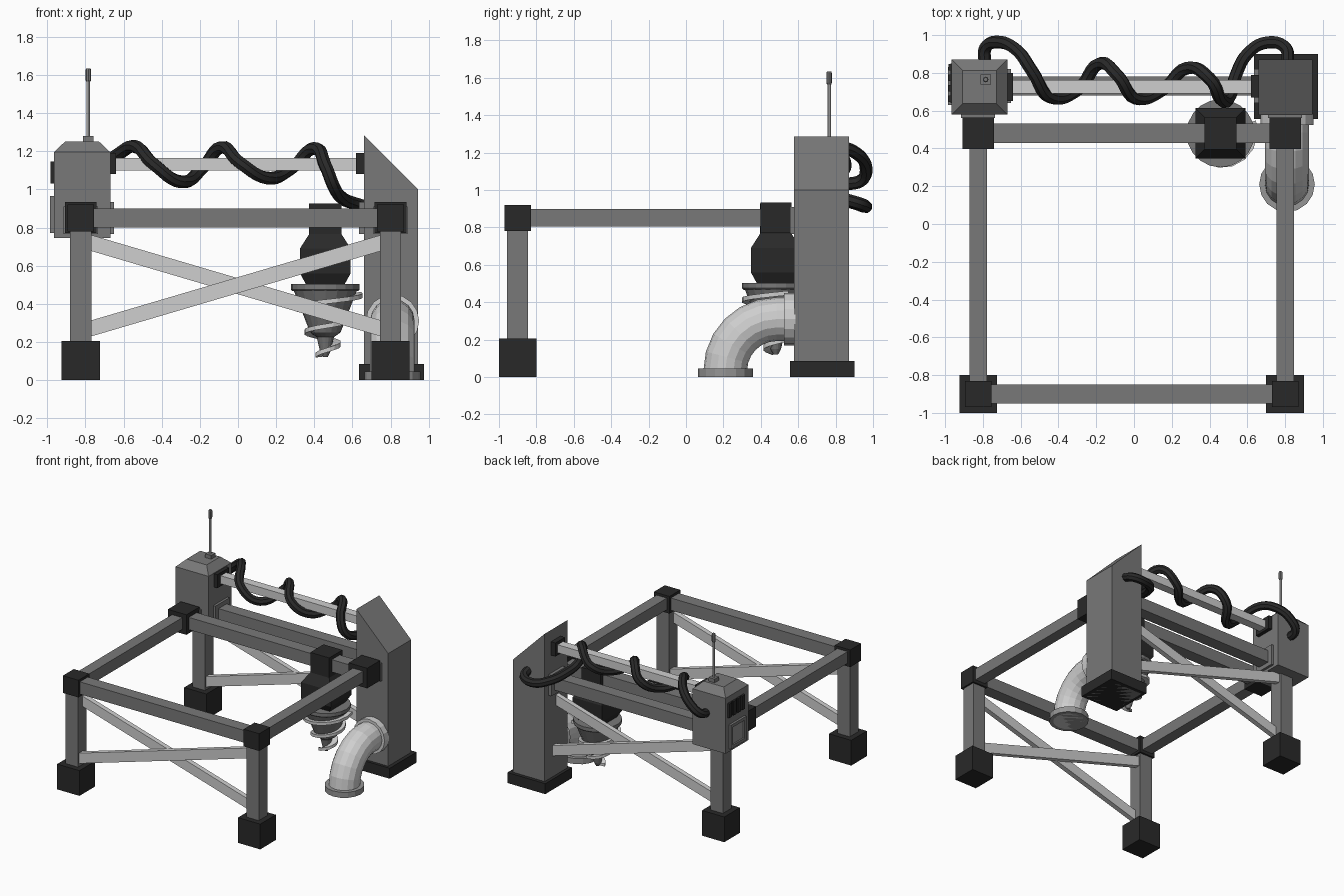
import bpy, bmesh, math
from mathutils import Vector

cube = bpy.data.objects.get("Cube")
if cube:
    bpy.data.objects.remove(cube, do_unlink=True)


def material(name, rgb):
    m = bpy.data.materials.new(name)
    m.use_nodes = True
    m.diffuse_color = (*rgb, 1)
    m.node_tree.nodes["Principled BSDF"].inputs["Base Color"].default_value = (*rgb, 1)
    return m


GREY = material("steel grey", (0.19, 0.19, 0.19))
BLACK = material("rubber black", (0.022, 0.022, 0.022))
LIGHT = material("light metal", (0.62, 0.62, 0.62))
MID = material("mid grey", (0.30, 0.30, 0.30))


def finish(name, bm, mat):
    bmesh.ops.recalc_face_normals(bm, faces=bm.faces)
    me = bpy.data.meshes.new(name)
    bm.to_mesh(me)
    bm.free()
    ob = bpy.data.objects.new(name, me)
    bpy.context.collection.objects.link(ob)
    me.materials.append(mat)
    return ob


def loft(name, rings, mat, closed=False):
    """Skin a list of equal-length point rings, capping the ends."""
    bm = bmesh.new()
    vs = [[bm.verts.new(p) for p in r] for r in rings]
    n = len(vs[0])
    for a, b in zip(vs, vs[1:]):
        for i in range(n):
            j = (i + 1) % n
            bm.faces.new((a[i], a[j], b[j], b[i]))
    bm.faces.new(vs[0])
    bm.faces.new(vs[-1])
    return finish(name, bm, mat)


def rect(cx, cy, z, hx, hy):
    return [(cx + sx * hx, cy + sy * hy, z) for sx, sy in ((-1, -1), (1, -1), (1, 1), (-1, 1))]


def box(name, x0, x1, y0, y1, z0, z1, mat):
    c, d = ((x0 + x1) / 2, (y0 + y1) / 2), ((x1 - x0) / 2, (y1 - y0) / 2)
    return loft(name, [rect(*c, z0, *d), rect(*c, z1, *d)], mat)


def lathe(name, cx, cy, profile, mat, n=16):
    """Revolve (radius, z) pairs around a vertical axis."""
    return loft(name, [[(cx + r * math.cos(2 * math.pi * i / n),
                         cy + r * math.sin(2 * math.pi * i / n), z) for i in range(n)]
                       for r, z in profile], mat)


def brace(name, xa, za, xb, zb, y, mat):
    """Flat diagonal bar in the xz plane with vertical ends."""
    h, t = 0.042, 0.02
    loft(name, [[(x, y - t, z - h), (x, y + t, z - h), (x, y + t, z + h), (x, y - t, z + h)]
                for x, z in ((xa, za), (xb, zb))], mat)


XL, XR, YF, YM, YB = -0.825, 0.80, -0.90, 0.48, 0.73

# Legs and feet
for name, x, y in (("front_left", XR, YF), ("front_right", XL, YF), ("back_right", XL, YB)):
    box(name + "_leg", x - 0.056, x + 0.056, y - 0.056, y + 0.056, 0.2, 0.82, GREY)
    box(name + "_foot", x - 0.1, x + 0.1, y - 0.1, y + 0.1, 0, 0.205, BLACK)

# Corner blocks
for side, x in (("left", XR), ("right", XL)):
    box("front_corner_" + side, x - 0.07, x + 0.07, YF - 0.07, YF + 0.07, 0.78, 0.92, BLACK)
    box("rear_corner_" + side, x - 0.083, x + 0.083, YM - 0.083, YM + 0.083, 0.77, 0.933, BLACK)
    box("corner_mount_" + side, x - 0.09, x + 0.09, YM + 0.08, 0.585, 0.765, 0.91, GREY)
    box("side_rail_" + side, x - 0.046, x + 0.046, YF, YM, 0.805, 0.9, GREY)

# Cross rails
for name, y in (("front_rail", YF), ("middle_rail", YM), ("rear_rail", YB)):
    box(name, XL, XR, y - 0.051, y + 0.051, 0.80, 0.9, GREY)

# Diagonal braces, front and back
for name, y in (("front", YF), ("rear", YB)):
    brace(name + "_brace_rising", -0.78, 0.268, 0.76, 0.722, y - 0.021, LIGHT)
    brace(name + "_brace_falling", -0.78, 0.722, 0.76, 0.268, y + 0.021, LIGHT)

# Tower with sloping top, on a dark base
loft("tower", [[(0.66, y, 0), (0.945, y, 0), (0.945, y, 1.0), (0.66, y, 1.285)]
               for y in (0.578, 0.872)], GREY)
box("tower_base", 0.635, 0.975, 0.555, 0.90, 0, 0.085, BLACK)

# Control box with tapered roof
bx, by = -0.818, 0.725
loft("control_box", [rect(bx, by, 0.745, 0.148, 0.146), rect(bx, by, 1.195, 0.148, 0.146),
                     rect(bx, by, 1.25, 0.09, 0.088)], GREY)

# Louvred vent on the outer face of the box
box("vent_back", -0.972, -0.96, 0.64, 0.85, 1.03, 1.145, BLACK)
for i in range(4):
    y = 0.645 + i * 0.056
    box("vent_slat", -0.983, -0.97, y, y + 0.034, 1.03, 1.145, BLACK)

# Framed panel below the vent
for name, y0, y1, z0, z1 in (("bottom", 0.63, 0.83, 0.77, 0.795), ("top", 0.63, 0.83, 0.94, 0.965),
                             ("front", 0.63, 0.655, 0.795, 0.94), ("back", 0.805, 0.83, 0.795, 0.94)):
    box("panel_frame_" + name, -0.985, -0.96, y0, y1, z0, z1, GREY)
box("panel_face", -0.972, -0.96, 0.65, 0.81, 0.79, 0.945, MID)

# Antenna
ax, ay = -0.785, 0.765
box("antenna_socket", ax - 0.027, ax + 0.027, ay - 0.027, ay + 0.027, 1.245, 1.28, GREY)
lathe("antenna_rod", ax, ay, [(0.009, 1.27), (0.009, 1.57)], LIGHT, 8)
lathe("antenna_tip", ax, ay, [(0.012, 1.565), (0.015, 1.575), (0.015, 1.625), (0.011, 1.635)], GREY, 8)

# Upper rod, rod sockets and rear rail plates
box("upper_rod", -0.67, 0.66, 0.692, 0.762, 1.1, 1.165, LIGHT)
box("rod_socket_right", -0.675, -0.64, 0.65, 0.80, 1.08, 1.19, BLACK)
box("rod_socket_left", 0.62, 0.665, 0.67, 0.79, 1.08, 1.19, BLACK)
box("rail_plate_right", -0.675, -0.65, 0.64, 0.82, 0.765, 0.935, GREY)
box("rail_plate_left", 0.635, 0.665, 0.64, 0.82, 0.765, 0.935, GREY)

# Cable coiled around the upper rod
path = [(-.79, .85, 1.03), (-.785, .935, 1.05), (-.72, .963, 1.11), (-.62, .92, 1.19),
        (-.54, .81, 1.225), (-.44, .67, 1.13), (-.30, .71, 1.04), (-.18, .85, 1.12),
        (-.09, .79, 1.22), (.01, .665, 1.14), (.15, .71, 1.06), (.28, .825, 1.11),
        (.40, .77, 1.215), (.46, .66, 1.12), (.50, .66, 1.02), (.54, .79, .96),
        (.60, .90, .93), (.70, .96, .91), (.80, .935, .925), (.815, .85, .95)]
cu = bpy.data.curves.new("cable", "CURVE")
cu.dimensions = "3D"
cu.bevel_depth, cu.bevel_resolution, cu.resolution_u = 0.034, 2, 6
cu.use_fill_caps = True
sp = cu.splines.new("BEZIER")
sp.bezier_points.add(len(path) - 1)
for p, co in zip(sp.bezier_points, path):
    p.co = co
    p.handle_left_type = p.handle_right_type = "AUTO"
cu.materials.append(BLACK)
cable = bpy.data.objects.new("cable", cu)
bpy.context.collection.objects.link(cable)
bpy.context.view_layer.objects.active = cable
cable.select_set(True)
bpy.ops.object.convert(target="MESH")
bpy.ops.object.shade_smooth_by_angle()

# Drill: clamp, motor housing, collar and cone
dx, dy = 0.458, YM
box("drill_clamp", dx - 0.085, dx + 0.085, dy - 0.085, dy + 0.085, 0.75, 0.927, BLACK)
loft("drill_motor", [rect(dx, dy, z, h, h) for h, z in
                     ((0.10, 0.50), (0.133, 0.56), (0.133, 0.69), (0.085, 0.765))], BLACK)
lathe("drill_collar", dx, dy, [(0.172, 0.466), (0.18, 0.475), (0.18, 0.503)], GREY, 20)
lathe("drill_cone", dx, dy, [(0.012, 0.12), (0.028, 0.15), (0.045, 0.225), (0.08, 0.25),
                             (0.165, 0.468)], GREY, 16)

# Spiral cutting fin
rings = []
for i in range(41):
    t = i / 40
    a = math.radians(20) - t * math.radians(900)
    z = 0.45 - 0.32 * t
    core, out = 0.13 * (1 - t) + 0.005, 0.20 * (1 - t) + 0.055 * t
    c, s = math.cos(a), math.sin(a)
    rings.append([(dx + r * c, dy + r * s, z + h) for r, h in
                  ((core, -0.006), (out, -0.012), (out, 0.012), (core, 0.006))])
loft("drill_fin", rings, LIGHT)

# Outlet elbow pipe
px, py, pz, R, r, n = 0.81, 0.485, 0.035, 0.275, 0.117, 16
rings = []
centres = [(py - R * math.cos(b), pz + R * math.sin(b), b)
           for b in [math.radians(15 * k) for k in range(7)]]
for cy, cz, b in [(py - R, 0.0, 0)] + centres + [(0.60, pz + R, math.pi / 2)]:
    radial = Vector((0, -math.cos(b), math.sin(b)))
    rings.append([Vector((px, cy, cz)) + r * math.cos(q) * Vector((1, 0, 0)) + r * math.sin(q) * radial
                  for q in [2 * math.pi * k / n for k in range(n)]])
loft("outlet_pipe", rings, LIGHT)
lathe("pipe_foot_flange", px, py - R, [(0.147, 0), (0.147, 0.045)], MID, n)
wall = [[(px + 0.14 * math.cos(2 * math.pi * k / n), y, pz + R + 0.14 * math.sin(2 * math.pi * k / n))
         for k in range(n)] for y in (0.525, 0.585)]
loft("pipe_wall_flange", wall, LIGHT)
